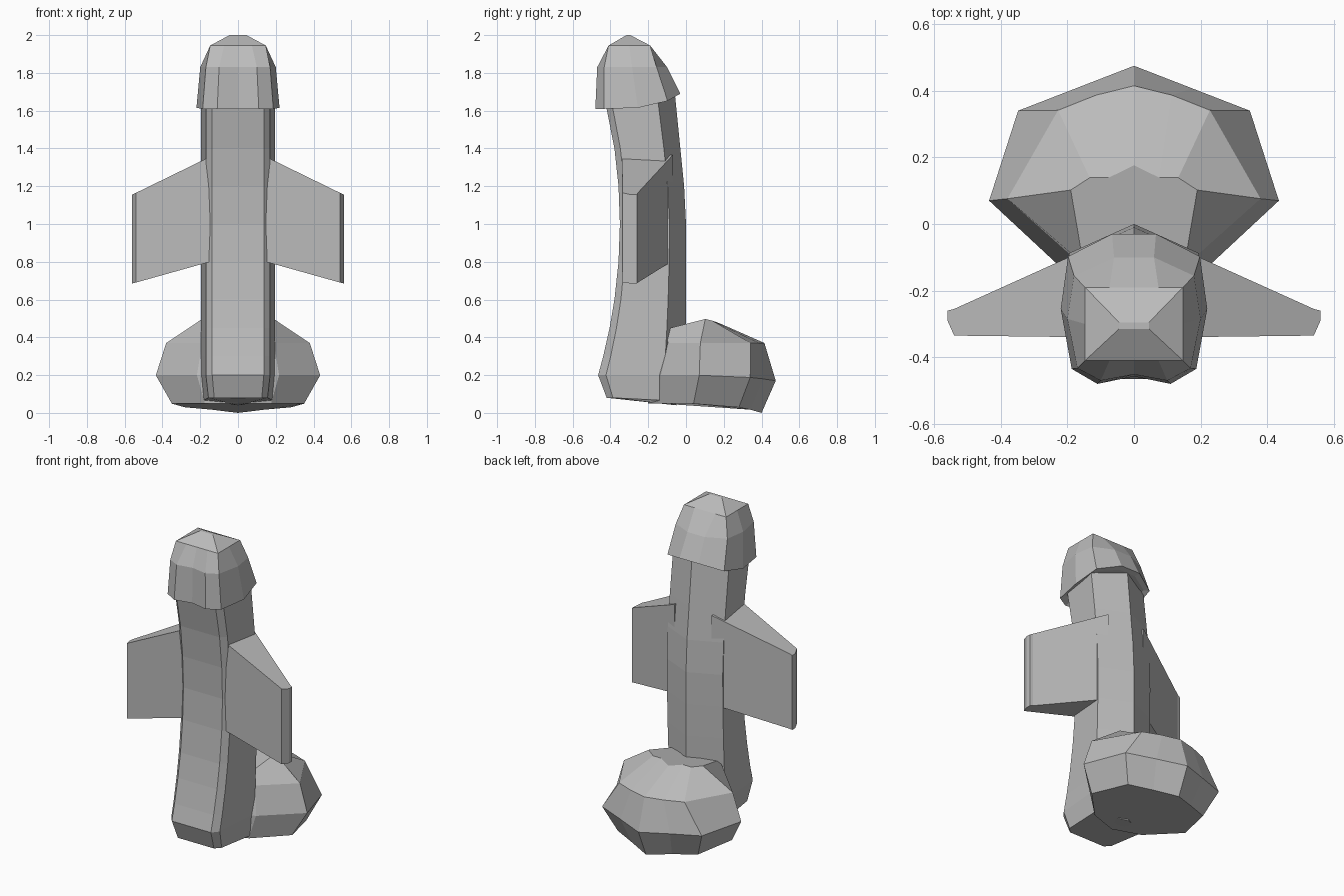
import bpy, bmesh
from math import pi, sin

cube = bpy.data.objects.get("Cube")
if cube:
    bpy.data.objects.remove(cube, do_unlink=True)

grey = bpy.data.materials.new("plain grey")
grey.use_nodes = True
colour = (.5, .5, .5, 1)
grey.diffuse_color = colour
grey.node_tree.nodes["Principled BSDF"].inputs["Base Color"].default_value = colour


def loft(name, rings):
    """Skin a stack of equal-length point loops and close both ends."""
    bm = bmesh.new()
    loops = [[bm.verts.new(point) for point in ring] for ring in rings]
    for lower, upper in zip(loops, loops[1:]):
        for i in range(len(lower)):
            bm.faces.new((lower[i - 1], lower[i], upper[i], upper[i - 1]))
    bm.faces.new(loops[0])
    bm.faces.new(loops[-1])
    bmesh.ops.recalc_face_normals(bm, faces=bm.faces)
    mesh = bpy.data.meshes.new(name)
    bm.to_mesh(mesh)
    bm.free()
    mesh.materials.append(grey)
    part = bpy.data.objects.new(name, mesh)
    bpy.context.collection.objects.link(part)


def section(shape, z, width, front, back, tilt=0, bulge=0):
    """Scale a half outline (across, front to back), then mirror it in x."""
    half = []
    for across, along in shape:
        height = z + tilt * along ** 4 + bulge * sin(pi * along)
        half.append((across * width, front + along * (back - front), height))
    return half + [(-x, y, height) for x, y, height in reversed(half[1:-1])]


# Half outlines, from the front centre to the back centre
body_shape = [(0, 0), (.7, 0), (.87, .09), (1, .75), (0, 1)]
cap_shape = [(0, .05), (.5, 0), (.85, .1), (1, .5), (.9, .85), (.3, 1), (0, 1)]
crown_shape = [(0, 0), (.5, 0), (1, 0), (1, .5), (1, 1), (.5, 1), (0, 1)]
base_shape = [(0, 0), (.5, .1), (1, .4), (.8, .8), (.4, .9), (0, 1)]
shoulder_shape = [(0, 0), (.5, .1), (1, .4), (.6, .87), (.3, .95), (0, 1)]
hump_shape = [(0, 0), (.8, 0), (1, .6), (.7, .7), (.4, .7), (0, .8)]

# Body, bowed backwards at the middle and leaning forwards at the top
body = [section(body_shape, z=.08, width=.18, front=-.42, back=-.05, tilt=-.04)]
for z in (.2, .3, .45, .6, .8, 1, 1.2, 1.4, 1.7):
    bow = -.35 - .18 * (z - 1) ** 2
    lean = -.1 * max(0, z - 1.1)
    body.append(section(body_shape, z, width=.195, front=bow, back=lean))
loft("body", body)

# Rounded nose cap with an overhanging rim
loft("nose_cap", [
    section(cap_shape, z=1.63, width=.19, front=-.45, back=-.06, tilt=.05),
    section(cap_shape, z=1.61, width=.22, front=-.48, back=-.03, tilt=.08),
    section(cap_shape, z=1.83, width=.2, front=-.47, back=-.1),
    section(crown_shape, z=1.945, width=.147, front=-.41, back=-.19),
    section(crown_shape, z=2, width=.045, front=-.315, back=-.295),
])

# Broad rear base with a low hump on each side of its top
loft("rear_base", [
    section(base_shape, z=.05, width=.35, front=-.2, back=.4, tilt=-.05),
    section(base_shape, z=.2, width=.435, front=-.2, back=.475, tilt=-.03),
    section(shoulder_shape, z=.37, width=.38, front=-.15, back=.415),
    section(hump_shape, z=.44, width=.19, front=-.12, back=.25, bulge=.06),
])


def wing_section(x, front, back, low, high):
    return [(x, front, low), (x, back, low), (x, back, high), (x, front, high)]


# Swept side wings with a thin bevelled tip
for name, side in (("left_wing", 1), ("right_wing", -1)):
    loft(name, [
        wing_section(side * .13, front=-.34, back=-.07, low=.805, high=1.365),
        wing_section(side * .54, front=-.335, back=-.255, low=.69, high=1.165),
        wing_section(side * .56, front=-.29, back=-.26, low=.685, high=1.155),
    ])
